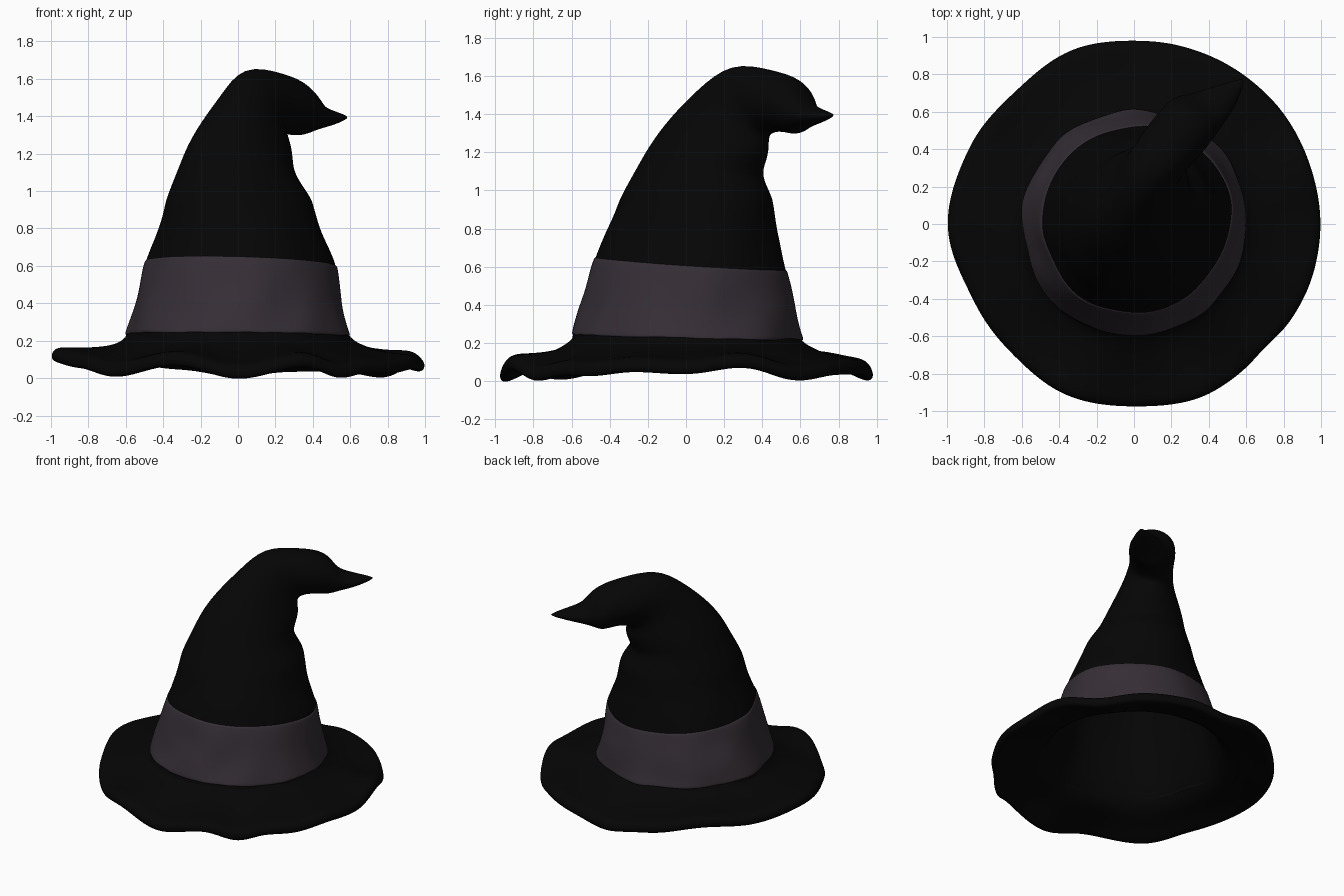
import bpy, bmesh, math, random
from mathutils import Vector, noise

random.seed(4)
SEGMENTS = 64
LEAN = Vector((0.6, 0.8, 0))      # horizontal direction the peak flops towards
ACROSS = Vector((-0.8, 0.6, 0))
LEAN_AZIMUTH = math.atan2(LEAN.y, LEAN.x)

if "Cube" in bpy.data.objects:
    bpy.data.objects.remove(bpy.data.objects["Cube"])


def make_material(name, colour):
    mat = bpy.data.materials.new(name)
    mat.use_nodes = True
    mat.diffuse_color = colour
    shader = mat.node_tree.nodes["Principled BSDF"]
    shader.inputs["Base Color"].default_value = colour
    shader.inputs["Roughness"].default_value = 0.9
    return mat


black_felt = make_material("black felt", (0.0016, 0.0016, 0.0016, 1))
purple_ribbon = make_material("dusky purple ribbon", (0.036, 0.028, 0.036, 1))


def loft(name, rings, material, cap_end=False, levels=1):
    """Skin a list of point rings into one smooth object."""
    bm = bmesh.new()
    rows = [[bm.verts.new(p) for p in ring] for ring in rings]
    for low, high in zip(rows, rows[1:]):
        for i in range(SEGMENTS):
            j = (i + 1) % SEGMENTS
            bm.faces.new((low[i], low[j], high[j], high[i]))
    if cap_end:
        bm.faces.new(rows[-1])
    bmesh.ops.recalc_face_normals(bm, faces=bm.faces)
    for face in bm.faces:
        face.smooth = True
    mesh = bpy.data.meshes.new(name)
    bm.to_mesh(mesh)
    bm.free()
    mesh.materials.append(material)
    obj = bpy.data.objects.new(name, mesh)
    bpy.context.collection.objects.link(obj)
    subsurf = obj.modifiers.new("soften", "SUBSURF")
    subsurf.levels = subsurf.render_levels = levels


def azimuths():
    return [math.tau * i / SEGMENTS for i in range(SEGMENTS)]


def crown_point(centre, tilt, along, across, azimuth, grow=0.0):
    """Point on a tilted oval ring, with a gentle cloth wobble."""
    t = math.radians(tilt)
    angle = azimuth - LEAN_AZIMUTH
    axis = LEAN * math.cos(t) - Vector((0, 0, math.sin(t)))
    offset = axis * along * math.cos(angle) + ACROSS * across * math.sin(angle)
    p = Vector(centre) + offset
    wobble = noise.noise(p * 4) * 0.04 * min(along, across)
    return p + offset.normalized() * (wobble + grow)


# Crown cross-sections: centre, tilt, radius along the lean, radius across it
LOWER = [
    ((0, 0, 0.17), 0, 0.612, 0.612),
    ((0, 0, 0.25), 0, 0.592, 0.588),
    ((0.005, 0.01, 0.4), 0, 0.562, 0.547),
    ((0.01, 0.02, 0.6), 0, 0.507, 0.498),
    ((0.005, 0.03, 0.8), 0, 0.45, 0.425),
    ((0, 0.06, 1.0), 0, 0.415, 0.35),
]
PEAK = [
    ((-0.012, 0.065, 1.1), 4, 0.345, 0.295),
    ((0.008, 0.115, 1.2), 9, 0.33, 0.26),
    ((0.045, 0.175, 1.3), 18, 0.295, 0.215),
    ((0.085, 0.245, 1.4), 36, 0.245, 0.165),
    ((0.12, 0.335, 1.485), 60, 0.22, 0.145),
    ((0.22, 0.455, 1.472), 80, 0.165, 0.16),
    ((0.29, 0.54, 1.452), 92, 0.15, 0.155),
    ((0.335, 0.595, 1.42), 98, 0.13, 0.15),
    ((0.39, 0.62, 1.395), 95, 0.07, 0.12),
    ((0.485, 0.685, 1.39), 92, 0.042, 0.08),
    ((0.585, 0.775, 1.395), 88, 0.008, 0.008),
]


def crown_surface(z, azimuth, grow=0.0):
    """Point of the lower crown at a given height."""
    for low, high in zip(LOWER, LOWER[1:]):
        if z <= high[0][2]:
            break
    f = (z - low[0][2]) / (high[0][2] - low[0][2])
    centre = Vector(low[0]).lerp(Vector(high[0]), f)
    along = low[2] + (high[2] - low[2]) * f
    across = low[3] + (high[3] - low[3]) * f
    return crown_point(centre, 0, along, across, azimuth, grow)


crown_rings = [[crown_surface(0.17 + 0.05 * step, a) for a in azimuths()]
               for step in range(17)]
crown_rings += [[crown_point(*row, a) for a in azimuths()] for row in PEAK]
loft("crown", crown_rings, black_felt, cap_end=True, levels=2)


# Ribbon band: slanted top edge, slightly frayed bottom edge
def band_ring(height, grow, fray):
    ring = []
    for a in azimuths():
        slant = math.sin(a) + 0.4 * math.cos(a)
        top = 0.617 - 0.033 * slant
        bottom = 0.23 - 0.014 * slant + random.uniform(-fray, fray)
        ring.append(crown_surface(bottom + (top - bottom) * height, a, grow))
    return ring


band_profile = [(0, -0.01, 0), (0, 0.006, 0.006), (0.04, 0.008, 0.003)]
band_profile += [(step / 8, 0.007, 0) for step in range(1, 8)]
band_profile += [(0.98, 0.006, 0), (1, 0.004, 0), (1, -0.012, 0)]
loft("ribbon_band", [band_ring(*row) for row in band_profile], purple_ribbon)

# Brim outline: azimuth in degrees, radius, height of the lower edge
EDGE = [
    (0, 1.003, 0.03), (18, 0.998, 0.07), (37, 1.0, -0.005), (55, 0.995, 0.03),
    (75, 0.99, 0.03), (90, 0.985, -0.005), (107, 0.995, 0.04), (133, 0.955, 0.08),
    (155, 0.975, 0.06), (180, 1.003, 0.085), (205, 0.955, 0.05), (225, 0.955, 0.0),
    (250, 0.99, 0.065), (270, 0.98, -0.012), (292, 1.0, 0.06), (305, 0.985, -0.01),
    (316, 0.965, 0.025), (329, 0.99, 0.02), (343, 1.0, 0.045), (360, 1.003, 0.03),
]


def brim_edge(azimuth):
    degrees = math.degrees(azimuth)
    for low, high in zip(EDGE, EDGE[1:]):
        if degrees <= high[0]:
            break
    f = (degrees - low[0]) / (high[0] - low[0])
    ease = f * f * (3 - 2 * f)
    return [l + (h - l) * ease for l, h in zip(low[1:], high[1:])]


def brim_ring(spread, base, wave, lift):
    ring = []
    for a in azimuths():
        radius, edge = brim_edge(a)
        r = 0.59 + (radius - 0.59) * spread
        z = base * (1 - wave) + (edge + lift) * wave
        ring.append((r * math.cos(a), r * math.sin(a), z))
    return ring


# Brim section: spread outwards, resting height, share of the wave, lift over the edge
brim_profile = [
    (-0.03, 0.25, 0, 0), (0.05, 0.207, 0, 0), (0.17, 0.178, 0, 0),
    (0.4, 0.16, 0.35, 0.09), (0.7, 0.14, 0.75, 0.085), (0.92, 0, 1, 0.085),
    (1.0, 0, 1, 0.05), (0.985, 0, 1, 0.005), (0.88, 0, 1, 0),
    (0.65, 0.1, 0.75, 0.03), (0.35, 0.115, 0.35, 0.04), (0.1, 0.14, 0, 0),
]
# The underside runs on up into the hollow of the crown
lining = [[crown_point(*row, a, -0.03) for a in azimuths()]
          for row in LOWER[1:] + PEAK[:3]]
loft("brim_and_lining", [brim_ring(*row) for row in brim_profile] + lining,
     black_felt, cap_end=True, levels=2)
